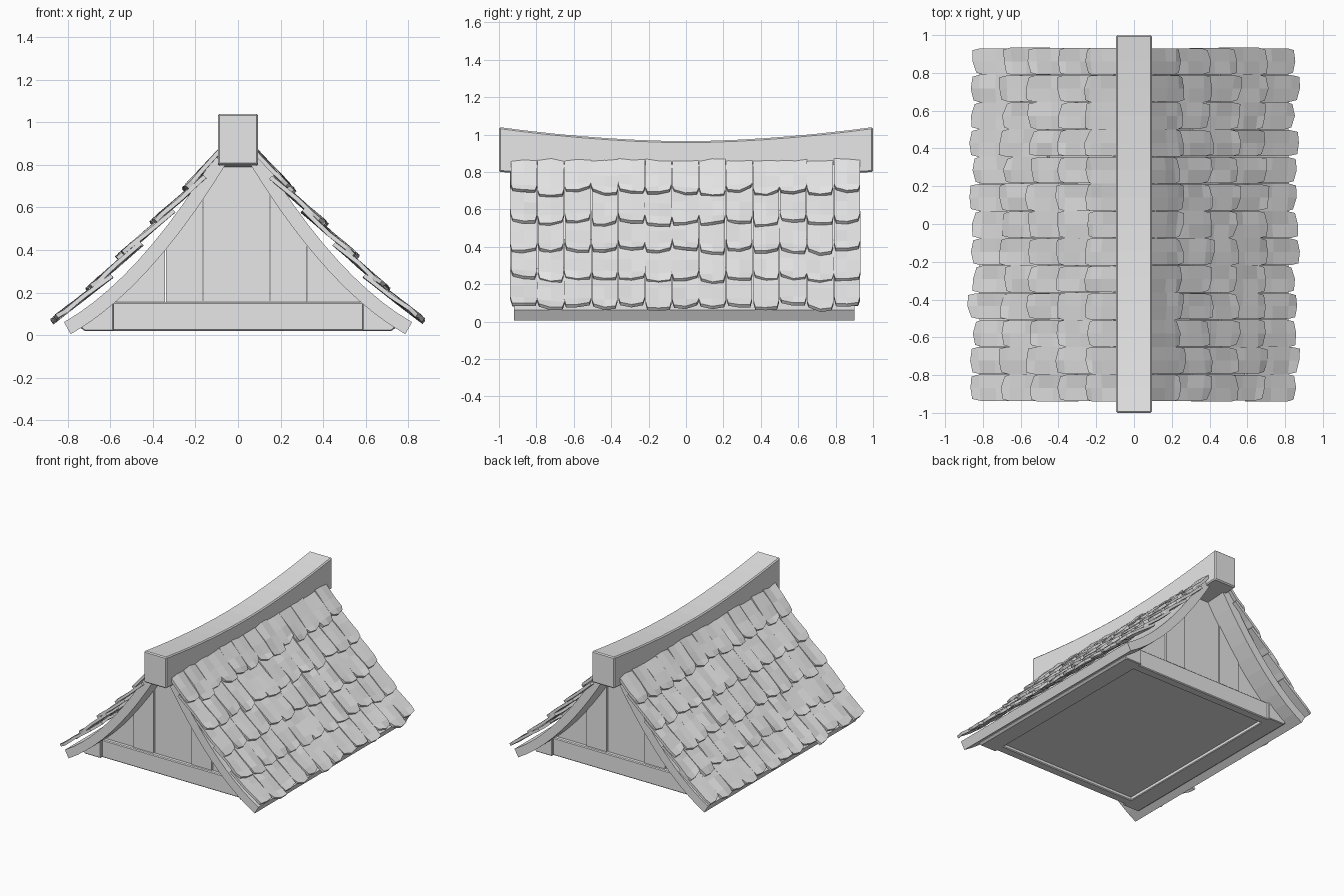
import bpy, bmesh, math, random
from mathutils import Vector

random.seed(7)
if "Cube" in bpy.data.objects:
    bpy.data.objects.remove(bpy.data.objects["Cube"], do_unlink=True)

grey = bpy.data.materials.new("plain_grey")
grey.use_nodes = True
grey.diffuse_color = (0.8, 0.8, 0.8, 1)
grey.node_tree.nodes["Principled BSDF"].inputs["Base Color"].default_value = (0.8, 0.8, 0.8, 1)


def finish(name, bm, bevel=0):
    bmesh.ops.recalc_face_normals(bm, faces=bm.faces)
    mesh = bpy.data.meshes.new(name)
    bm.to_mesh(mesh)
    bm.free()
    mesh.materials.append(grey)
    obj = bpy.data.objects.new(name, mesh)
    bpy.context.collection.objects.link(obj)
    if bevel:
        mod = obj.modifiers.new("soft_edges", 'BEVEL')
        mod.width = bevel
        mod.segments = 1
        mod.limit_method = 'ANGLE'
        mod.angle_limit = math.radians(40)
    return obj


def prism(name, outline, lo, hi, axis='Y', bevel=0):
    """Extrude a flat outline (side, height) along one axis."""
    bm = bmesh.new()
    def put(a, z, d):
        return bm.verts.new((a, d, z) if axis == 'Y' else (d, a, z))
    near = [put(a, z, lo) for a, z in outline]
    far = [put(a, z, hi) for a, z in outline]
    bm.faces.new(near)
    bm.faces.new(far[::-1])
    n = len(outline)
    for i in range(n):
        j = (i + 1) % n
        bm.faces.new((near[i], far[i], far[j], near[j]))
    return finish(name, bm, bevel)


def box(name, x0, x1, y0, y1, z0, z1, bevel=0):
    return prism(name, [(x0, z0), (x1, z0), (x1, z1), (x0, z1)], y0, y1, bevel=bevel)


def underside(x):
    """Height of the sagging roof underside at a distance from the centre."""
    x = abs(x)
    return 0.79 - 1.4226 * (x - 0.065) + 0.73 * (x - 0.065) * (x - 0.33)


def outer(x, thick=0.065):
    slope = -1.4226 + 0.73 * (2 * x - 0.395)
    n = Vector((-slope, 1)).normalized() * thick
    return (x + n.x, underside(x) + n.y)


def spread(a, b, n):
    return [a + (b - a) * i / n for i in range(n + 1)]


# Ridge beam with an upswept top
ys = spread(-1, 1, 14)
ridge = [(y, 0.775 + 0.025 * y * y) for y in ys]
ridge += [(y, 0.965 + 0.075 * abs(y) ** 1.8) for y in reversed(ys)]
prism("ridge_beam", ridge, -0.095, 0.095, 'X', bevel=0.008)

# Curved roof decks and side sills
for side, label in ((1, "left"), (-1, "right")):
    xs = spread(0.055, 0.785, 10)
    deck = [(x, underside(x)) for x in xs] + [outer(x) for x in reversed(xs)]
    prism("roof_deck_" + label, [(side * x, z) for x, z in deck], -0.92, 0.90)
    sill = [(0.585, 0.02), (0.72, 0.02), (0.74, 0.035), (0.63, 0.14), (0.585, 0.155)]
    prism("side_sill_" + label, [(side * x, z) for x, z in sill], -0.82, 0.78, bevel=0.005)

# Gable walls: cross sill and vertical boards
edges = [-0.63, -0.34, -0.165, 0.15, 0.325, 0.63]
for face, label in ((-1, "front"), (1, "back")):
    def depth(d):
        return face * d - 0.02
    y0, y1 = sorted((depth(0.78), depth(0.71)))
    box(label + "_sill", -0.6, 0.6, y0, y1, 0.02, 0.155, bevel=0.006)
    for i, (a, b) in enumerate(zip(edges, edges[1:])):
        a, b = a + 0.002, b - 0.002
        top = [(x, min(0.80, underside(x) + 0.02)) for x in spread(b, a, 8)]
        y0, y1 = sorted((depth(0.75 + 0.008 * (i % 2)), depth(0.72)))
        prism(f"{label}_board_{i + 1}", [(a, 0.1), (b, 0.1)] + top, y0, y1)

# Recessed floor under the roof
box("floor_panel", -0.59, 0.59, -0.75, 0.71, 0.045, 0.07)


def add_tile(bm, top, low, y, width, side):
    """One worn shingle: a bent slab with clipped lower corners."""
    top, low = Vector(top), Vector(low)
    along = (low - top).normalized()
    normal = Vector((-along.y, along.x))
    if normal.y < 0:
        normal = -normal
    length = (low - top).length + random.uniform(-0.014, 0.014)
    tilt = random.uniform(-0.013, 0.013)
    half = width / 2
    layers = []
    wobble = [[random.uniform(-0.006, 0.006) for _ in range(3)] for _ in range(4)]
    clip = random.uniform(0.015, 0.035)
    for lift in (0, -0.02):
        rows = []
        for r, f in enumerate((0, 0.5, 0.82, 1)):
            row = []
            for c in (-1, 0, 1):
                d = f * length + tilt * c * f
                w = half * c
                if r == 3 and c:
                    d -= clip * 0.5
                    w *= 0.86
                p = top + along * d + normal * (lift + wobble[r][c + 1])
                row.append(bm.verts.new((side * p.x, y + w, p.y)))
            rows.append(row)
        layers.append(rows)
    up, down = layers
    for rows in layers:
        for r in range(3):
            for c in range(2):
                bm.faces.new((rows[r][c], rows[r][c + 1], rows[r + 1][c + 1], rows[r + 1][c]))
    def rim(rows):
        return (rows[0] + [rows[1][2], rows[2][2]] + rows[3][::-1]
                + [rows[2][0], rows[1][0]])
    a, b = rim(up), rim(down)
    for i in range(len(a)):
        j = (i + 1) % len(a)
        bm.faces.new((a[i], a[j], b[j], b[i]))


# Overlapping shingle courses on both slopes
columns, pitch = 13, 0.144
courses = [(0.26, 0.69), (0.41, 0.535), (0.56, 0.38), (0.70, 0.23), (0.865, 0.085)]
for side, label in ((1, "left"), (-1, "right")):
    bm = bmesh.new()
    for k, low in enumerate(courses):
        if k == 0:
            top = (0.085, 0.875)
        else:
            above = courses[k - 1]
            top = (above[0] - 0.10, above[1] + 0.06)
        for c in range(columns):
            y = (c - (columns - 1) / 2) * pitch - 0.003
            shift = 0.006 if c % 2 else -0.006
            add_tile(bm, top, (low[0] + shift, low[1] - shift), y,
                     pitch + random.uniform(-0.008, 0.004), side)
    finish("shingles_" + label, bm)
